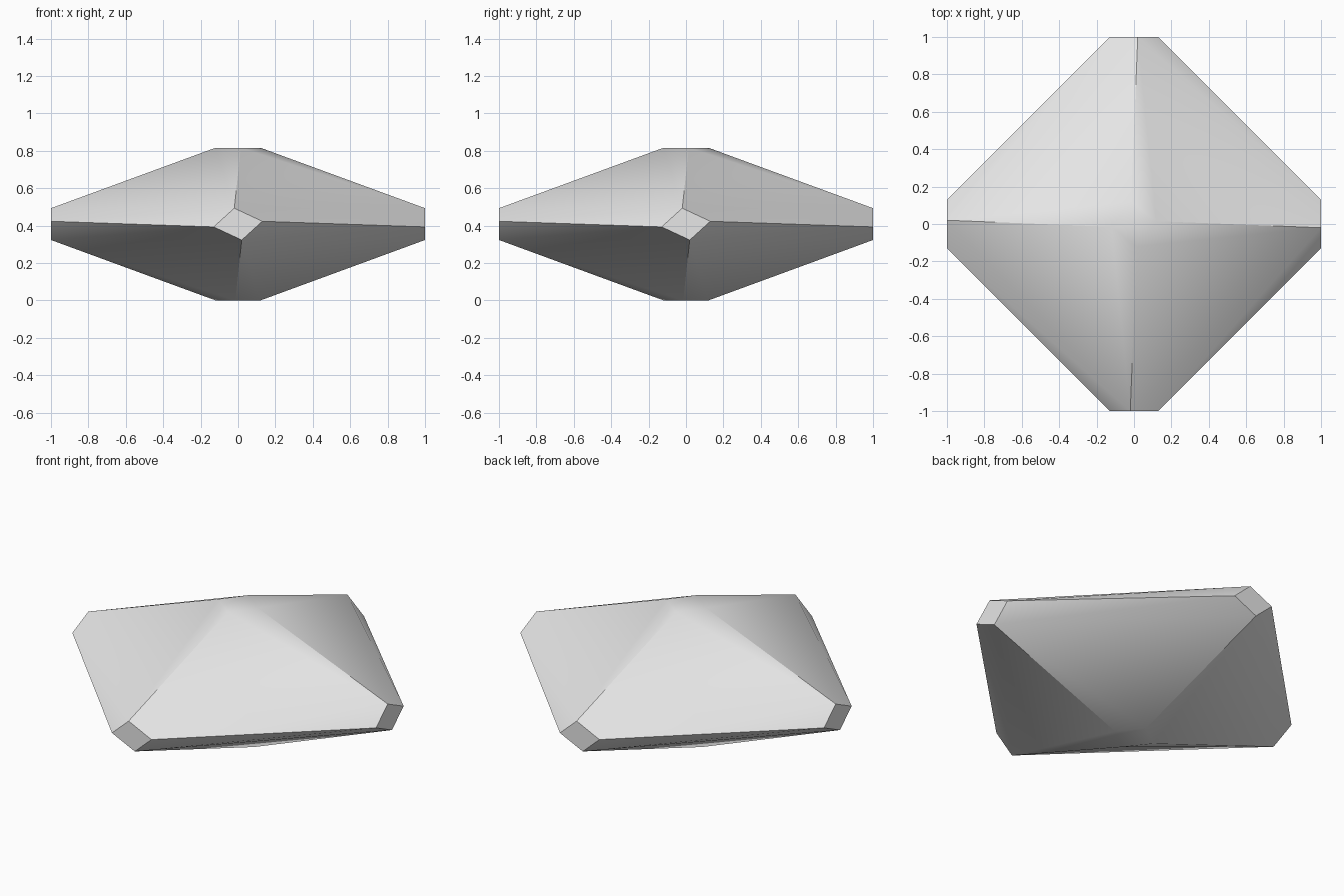
import bpy, bmesh
from math import radians
from mathutils import Matrix, Vector

cube = bpy.data.objects.get("Cube")
if cube:
    bpy.data.objects.remove(cube, do_unlink=True)

HALF = 0.408  # half of the height

# Plain grey stone
grey = bpy.data.materials.new("pale_grey")
grey.use_nodes = True
colour = (0.8, 0.8, 0.8, 1)
grey.diffuse_color = colour
grey.node_tree.nodes["Principled BSDF"].inputs["Base Color"].default_value = colour

# One slightly twisted facet: the corner it fans from, then the rest in order
corner = Vector((1, -0.02, 0.085))
rim = [Vector(p) for p in (
    (0.12, 0.015, HALF), (0.015, -0.12, HALF),
    (-0.02, -1, 0.085), (0.13, -1, 0.015), (1, -0.13, -0.015))]

# Repeat the facet four times above and four times below
bm = bmesh.new()
for flip in (0, 180):
    for turn in range(0, 360, 90):
        place = (Matrix.Translation((0, 0, HALF))
                 @ Matrix.Rotation(radians(turn), 4, 'Z')
                 @ Matrix.Rotation(radians(flip), 4, 'Y'))
        for a, b in zip(rim, rim[1:]):
            bm.faces.new([bm.verts.new(place @ p) for p in (corner, a, b)])
bmesh.ops.remove_doubles(bm, verts=bm.verts, dist=0.001)

# Close the six cut-off tips with flat caps
bmesh.ops.holes_fill(bm, edges=bm.edges, sides=4)
bmesh.ops.recalc_face_normals(bm, faces=bm.faces)

mesh = bpy.data.meshes.new("faceted_stone")
bm.to_mesh(mesh)
bm.free()
mesh.materials.append(grey)
stone = bpy.data.objects.new("faceted_stone", mesh)
bpy.context.collection.objects.link(stone)

# Soft shading over the shallow edges, sharp ridges
bpy.ops.object.select_all(action='DESELECT')
stone.select_set(True)
bpy.context.view_layer.objects.active = stone
bpy.ops.object.shade_smooth_by_angle(angle=radians(30))
